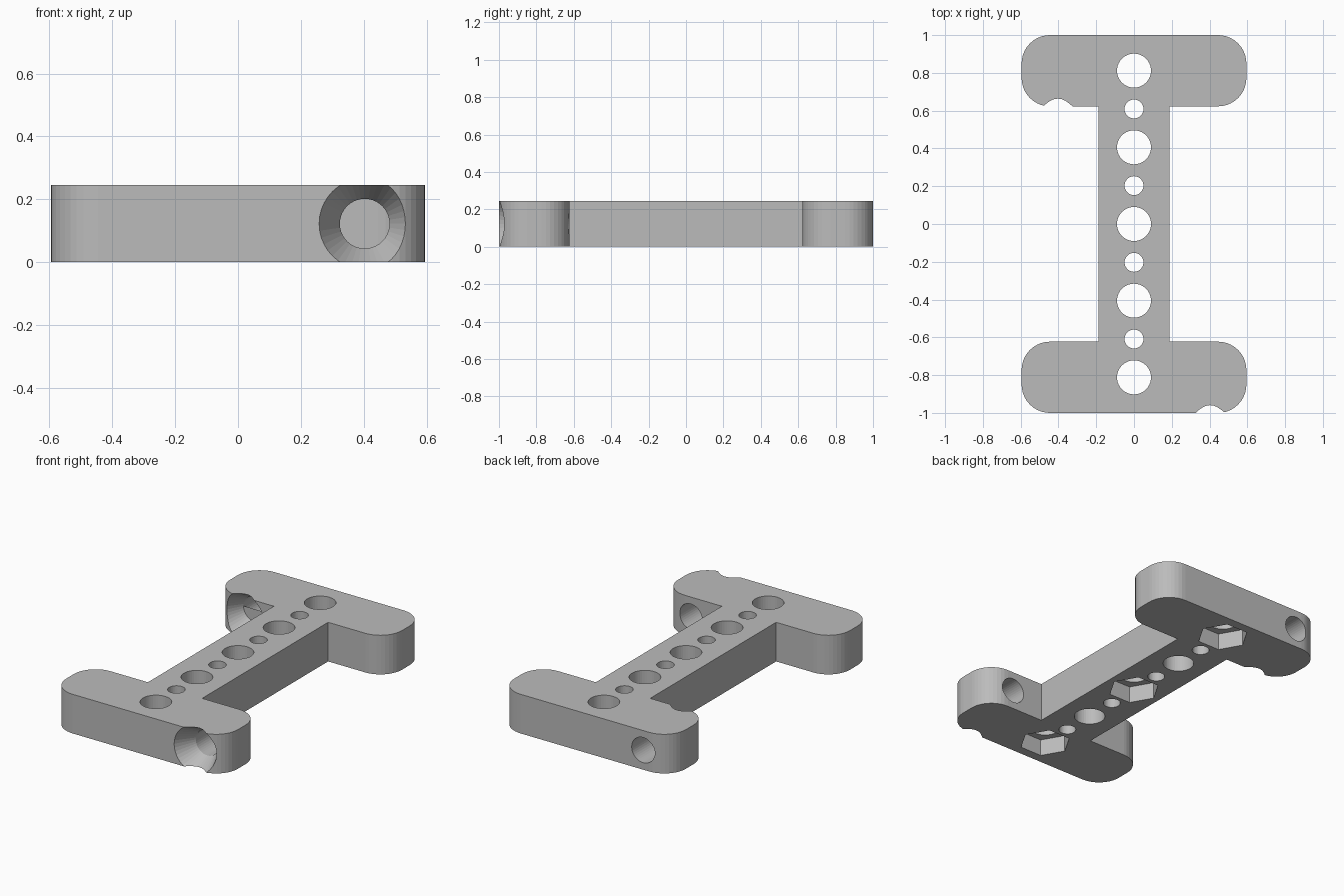
import bpy, bmesh
from math import cos, sin, radians
from mathutils import Matrix, Vector

cube = bpy.data.objects.get("Cube")
if cube:
    bpy.data.objects.remove(cube, do_unlink=True)

HEIGHT = 0.245
MID = HEIGHT / 2

grey = bpy.data.materials.new("light_grey")
grey.use_nodes = True
colour = (0.5, 0.5, 0.5, 1)
grey.diffuse_color = colour
grey.node_tree.nodes["Principled BSDF"].inputs["Base Color"].default_value = colour


def add_object(name, bm):
    bmesh.ops.recalc_face_normals(bm, faces=bm.faces)
    mesh = bpy.data.meshes.new(name)
    bm.to_mesh(mesh)
    bm.free()
    mesh.materials.append(grey)
    obj = bpy.data.objects.new(name, mesh)
    bpy.context.collection.objects.link(obj)
    return obj


def arc(cx, cy, r, start, end, steps=10):
    angles = [radians(start + (end - start) * i / steps) for i in range(steps + 1)]
    return [(cx + r * cos(a), cy + r * sin(a)) for a in angles]


# I-shaped plate: one quarter of the outline, mirrored around
r = 0.15
quarter = [(0.188, 0.623)]
quarter += arc(0.595 - r, 0.623 + r, r, -90, 0)
quarter += arc(0.595 - r, 1 - r, r, 0, 90)
half = quarter + [(-x, y) for x, y in reversed(quarter)]
outline = half + [(-x, -y) for x, y in half]

bm = bmesh.new()
face = bm.faces.new([bm.verts.new((x, y, 0)) for x, y in outline])
extruded = bmesh.ops.extrude_face_region(bm, geom=[face])["geom"]
bmesh.ops.translate(bm, vec=(0, 0, HEIGHT),
                    verts=[v for v in extruded if isinstance(v, bmesh.types.BMVert)])
plate = add_object("plate", bm)


def cut(centre, r1, r2, depth, sides, axis="Z"):
    """Cut a prism or cone; with axis Y, r1 is the end nearest the front."""
    bm = bmesh.new()
    turn = Matrix.Rotation(radians(-90), 4, "X") if axis == "Y" else Matrix()
    # Vertices of six-sided cutters lie along x
    spin = Matrix.Rotation(radians(90), 4, "Z") if sides == 6 else Matrix()
    bmesh.ops.create_cone(bm, cap_ends=True, segments=sides, radius1=r1, radius2=r2,
                          depth=depth, matrix=Matrix.Translation(Vector(centre)) @ turn @ spin)
    cutter = add_object("cutter", bm)
    cutter.hide_render = True
    mod = plate.modifiers.new("cut", "BOOLEAN")
    mod.operation = "DIFFERENCE"
    mod.solver = "EXACT"
    mod.object = cutter
    bpy.context.view_layer.objects.active = plate
    bpy.ops.object.modifier_apply(modifier=mod.name)
    bpy.data.objects.remove(cutter, do_unlink=True)


# Row of alternating large and small holes along the stem
for i in range(-4, 5):
    radius = 0.09 if i % 2 == 0 else 0.05
    cut((0, i * 0.203, MID), radius, radius, 1, 40)

# Hexagonal nut pockets underneath
for y in (-0.812, 0, 0.812):
    cut((0, y, 0), 0.15, 0.15, 0.21, 6)

# Countersunk bolt holes through the end bars
for x, y in ((0.403, -1), (-0.403, 0.623)):
    cut((x, y + 0.19, MID), 0.079, 0.079, 0.6, 40, "Y")
    cut((x, y + 0.05, MID), 0.156, 0.079, 0.14, 40, "Y")
